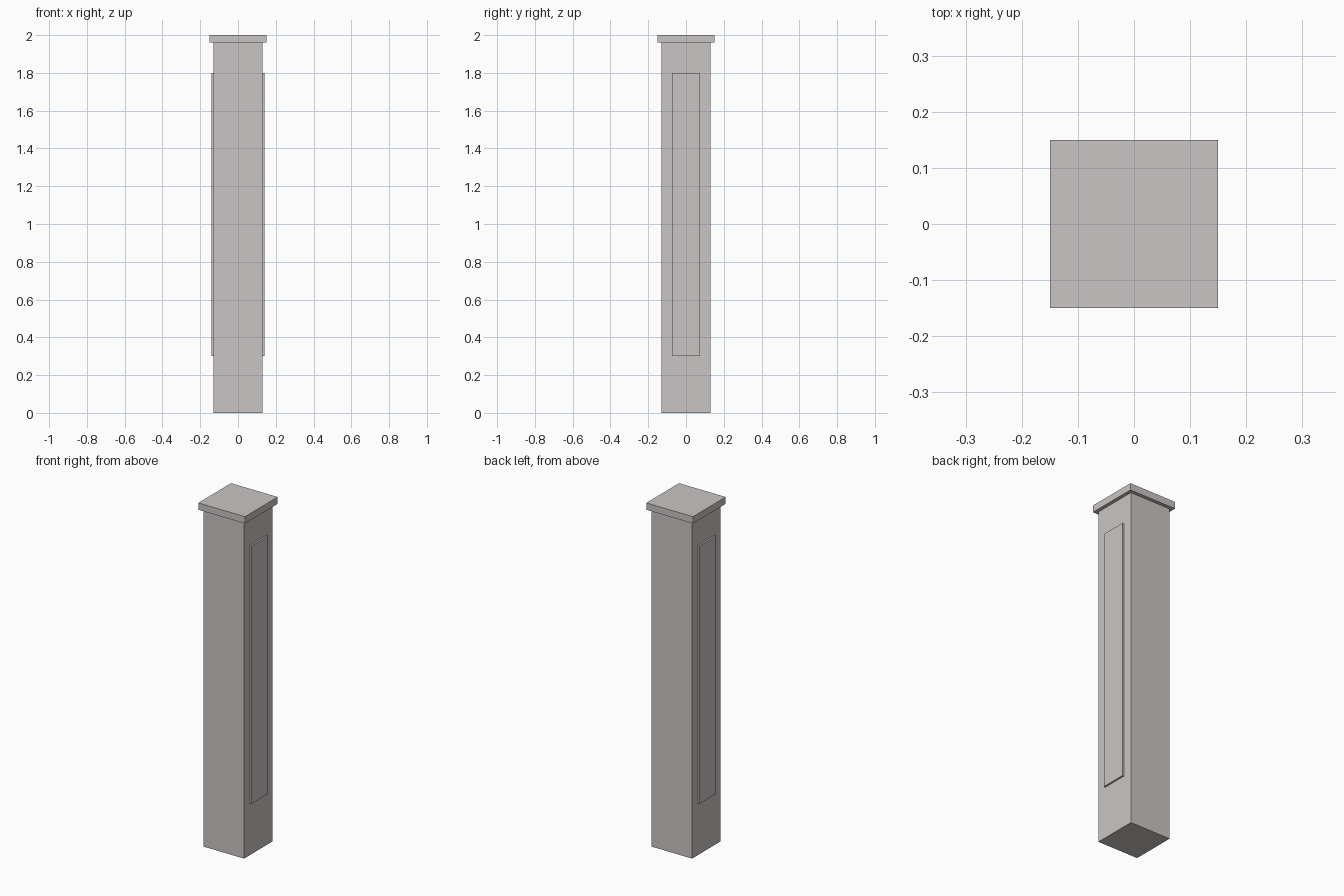
import bpy

if "Cube" in bpy.data.objects:
    bpy.data.objects.remove(bpy.data.objects["Cube"])

# One flat warm grey stone colour
stone = bpy.data.materials.new("warm_grey_stone")
stone.diffuse_color = (0.59, 0.56, 0.55, 1.0)
stone.use_nodes = True
stone.node_tree.nodes["Principled BSDF"].inputs["Base Color"].default_value = stone.diffuse_color


def box(name, x, y, z):
    """Box spanning the given (min, max) ranges."""
    size = [r[1] - r[0] for r in (x, y, z)]
    centre = [(r[0] + r[1]) / 2 for r in (x, y, z)]
    bpy.ops.mesh.primitive_cube_add(size=1, location=centre)
    ob = bpy.context.object
    ob.name = name
    ob.scale = size
    bpy.ops.object.transform_apply(location=False, rotation=False, scale=True)
    ob.data.materials.append(stone)
    return ob


# Square shaft and overhanging cap
box("post_shaft", (-0.13, 0.13), (-0.13, 0.13), (0, 1.96))
box("post_cap", (-0.15, 0.15), (-0.15, 0.15), (1.96, 2.0))

# Shallow raised panels on the left and right faces
for name, x in (("left_panel", (-0.14, -0.13)), ("right_panel", (0.13, 0.14))):
    box(name, x, (-0.075, 0.075), (0.3, 1.8))
